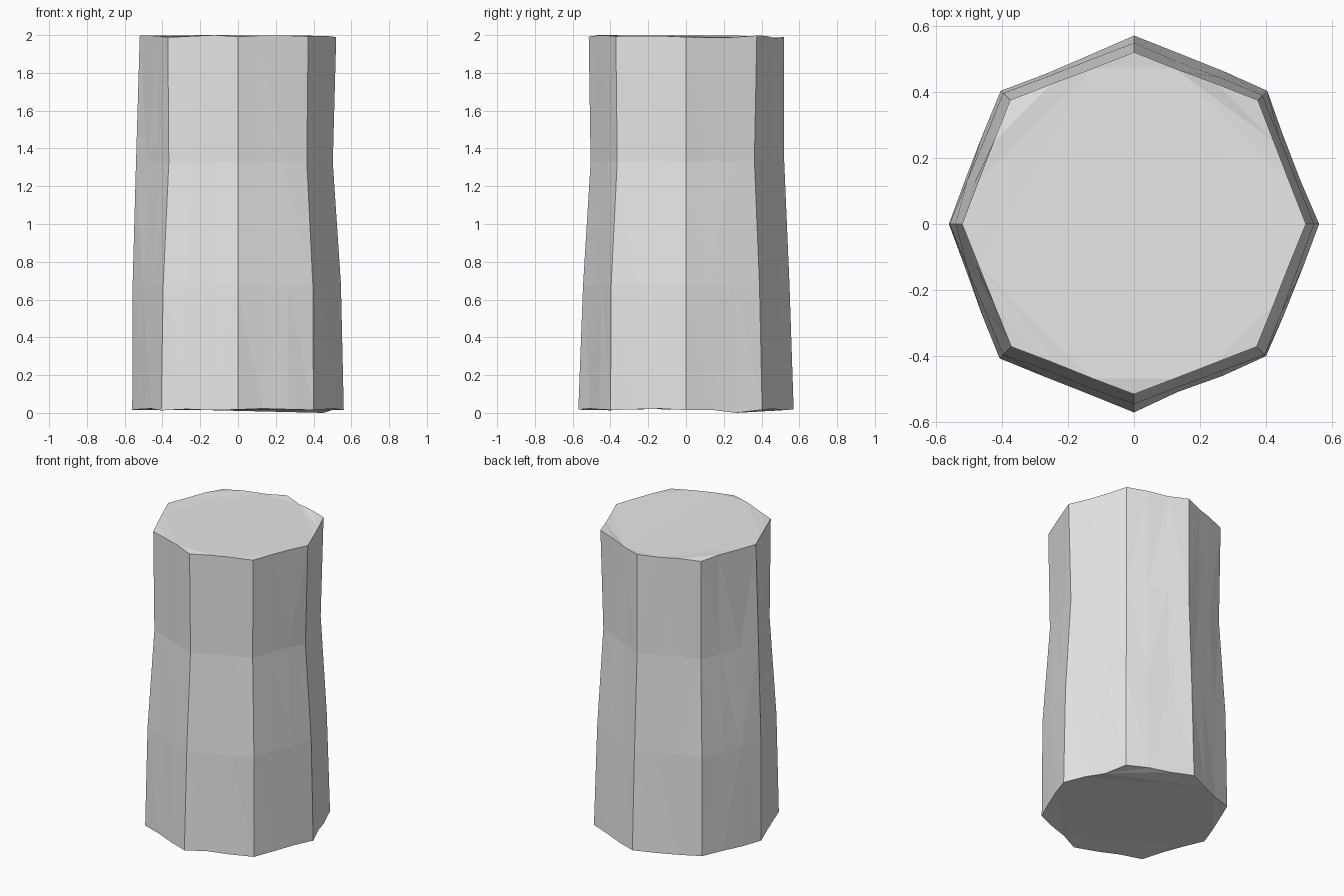
import bpy
import bmesh
import math
import random
from mathutils import Vector

cube = bpy.data.objects.get("Cube")
if cube:
    bpy.data.objects.remove(cube, do_unlink=True)

random.seed(4)
SIDES, STRIPS = 8, 3

# Each ring: height, then the corner radii anticlockwise from +x
RINGS = [
    (0.018, (0.56, 0.57, 0.57, 0.57, 0.56, 0.575, 0.57, 0.565)),
    (0.68, (0.545, 0.55, 0.548, 0.56, 0.558, 0.56, 0.545, 0.56)),
    (1.33, (0.502, 0.512, 0.52, 0.52, 0.54, 0.518, 0.505, 0.515)),
    (1.993, (0.52, 0.53, 0.52, 0.53, 0.52, 0.525, 0.515, 0.525)),
]


def corner(radii, i, z):
    angle = math.tau * (i % SIDES) / SIDES
    r = radii[i % SIDES]
    return Vector((r * math.cos(angle), r * math.sin(angle), z))


def make_ring(bm, z, radii):
    """Octagon whose sides are split into slightly uneven strips."""
    ring = []
    for i in range(SIDES):
        a, b = corner(radii, i, z), corner(radii, i + 1, z)
        for s in range(STRIPS):
            p = a.lerp(b, s / STRIPS)
            if s:
                p += p.normalized() * random.uniform(-0.006, 0.005)
            p.z += random.uniform(-0.006, 0.006)
            ring.append(bm.verts.new(p))
    return ring


# Rough-hewn column body
bm = bmesh.new()
rings = [make_ring(bm, z, radii) for z, radii in RINGS]
for low, high in zip(rings, rings[1:]):
    for k in range(len(low)):
        n = (k + 1) % len(low)
        bm.faces.new((low[k], low[n], high[n], high[k]))

# Lowest and highest points of the uneven ends
min(rings[0], key=lambda v: v.co.z).co.z = 0.0
max(rings[-1], key=lambda v: v.co.z).co.z = 2.0

# End caps
bm.faces.new(reversed(rings[0]))
bm.faces.new(rings[-1])
bmesh.ops.triangulate(bm, faces=bm.faces[:])
bmesh.ops.recalc_face_normals(bm, faces=bm.faces[:])

mesh = bpy.data.meshes.new("column")
bm.to_mesh(mesh)
bm.free()

# Plain stone colour
stone = bpy.data.materials.new("pale grey")
stone.use_nodes = True
colour = (0.8, 0.8, 0.8, 1.0)
stone.diffuse_color = colour
stone.node_tree.nodes["Principled BSDF"].inputs["Base Color"].default_value = colour
mesh.materials.append(stone)

column = bpy.data.objects.new("column", mesh)
bpy.context.collection.objects.link(column)
